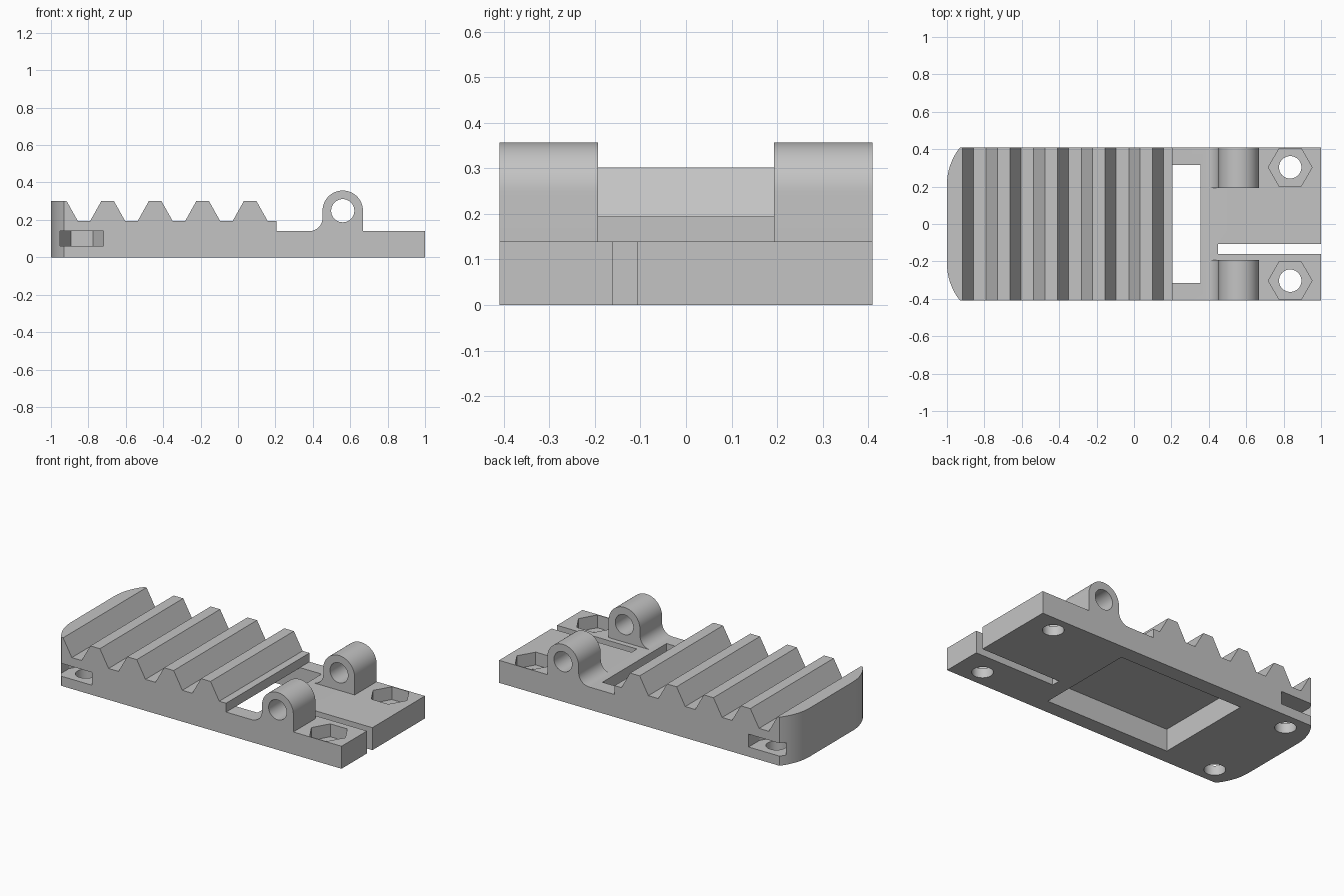
import bpy
import bmesh
from math import pi, sin, cos, radians
from mathutils import Vector

cube = bpy.data.objects.get("Cube")
if cube:
    bpy.data.objects.remove(cube, do_unlink=True)

HALF_W = 0.41      # half width of the bar
PLATE = 0.14       # thickness of the low plate
VALLEY, TIP = 0.195, 0.302
BOLT_X, BOLT_Y, BOLT_R, NUT_R = 0.835, 0.303, 0.06, 0.117

grey = bpy.data.materials.new("plain grey")
grey.use_nodes = True
colour = (0.55, 0.55, 0.55, 1)
grey.diffuse_color = colour
grey.node_tree.nodes["Principled BSDF"].inputs["Base Color"].default_value = colour


def prism(name, points, axis, lo, hi):
    """Extrude a 2D outline along y (points are x, z) or z (points are x, y)."""
    bm = bmesh.new()
    place = (lambda a, b: (a, lo, b)) if axis == "y" else (lambda a, b: (a, b, lo))
    face = bm.faces.new([bm.verts.new(place(a, b)) for a, b in points])
    move = Vector((0, hi - lo, 0)) if axis == "y" else Vector((0, 0, hi - lo))
    new = bmesh.ops.extrude_face_region(bm, geom=[face])["geom"]
    bmesh.ops.translate(bm, vec=move, verts=[g for g in new if isinstance(g, bmesh.types.BMVert)])
    bmesh.ops.recalc_face_normals(bm, faces=bm.faces)
    mesh = bpy.data.meshes.new(name)
    bm.to_mesh(mesh)
    bm.free()
    obj = bpy.data.objects.new(name, mesh)
    bpy.context.collection.objects.link(obj)
    return obj


def arc(cx, cy, r, start, end, steps):
    angles = [radians(start + (end - start) * i / steps) for i in range(steps + 1)]
    return [(cx + r * cos(a), cy + r * sin(a)) for a in angles]


def ring(cx, cy, r, sides):
    return arc(cx, cy, r, 0, 360, sides)[:-1]


def box(x0, x1, y0, y1):
    return [(x0, y0), (x1, y0), (x1, y1), (x0, y1)]


def combine(obj, tool, operation="DIFFERENCE"):
    """Apply one boolean and drop its tool object."""
    tool.hide_render = True
    mod = obj.modifiers.new("cut", "BOOLEAN")
    mod.operation, mod.solver, mod.object = operation, "EXACT", tool
    bpy.context.view_layer.update()
    graph = bpy.context.evaluated_depsgraph_get()
    mesh = bpy.data.meshes.new_from_object(obj.evaluated_get(graph))
    obj.modifiers.clear()
    obj.data = mesh
    bpy.data.objects.remove(tool, do_unlink=True)


# Toothed bar: side profile with repeated teeth, then the low plate
profile = [(-1.05, 0), (-1.05, TIP), (-0.917, TIP), (-0.857, VALLEY)]
for i in range(4):
    x = -0.697 + 0.254 * i
    profile += [(x - 0.093, VALLEY), (x - 0.033, TIP), (x + 0.033, TIP), (x + 0.093, VALLEY)]
profile += [(0.205, VALLEY), (0.205, PLATE), (1, PLATE), (1, 0)]
bar = prism("toothed_bar", profile, "y", -HALF_W, HALF_W)

# Rounded corners at the far end
corner = arc(-0.68, 0.21, 0.32, 135, 180, 16)
outline = [(1.2, 0.6), (-0.8, 0.6)] + corner
outline += [(x, -y) for x, y in reversed(outline)]
combine(bar, prism("end_outline", outline, "z", -0.1, 0.6), "INTERSECT")

# Underside pocket, open window and flexing slit
combine(bar, prism("pocket", box(-0.5, 0.355, -0.315, 0.315), "z", -0.1, PLATE - 0.002))
combine(bar, prism("window", box(0.205, 0.355, -0.315, 0.315), "z", 0.05, 0.25))
combine(bar, prism("slit", box(0.45, 1.1, -0.16, -0.107), "z", -0.1, 0.3))

for side in (-1, 1):
    y = side * BOLT_Y
    # Bolt holes, with a nut recess in the plate
    for x, top in ((BOLT_X, 0.3), (-BOLT_X, 0.1)):
        combine(bar, prism("bolt_hole", ring(x, y, BOLT_R, 40), "z", -0.1, top))
    combine(bar, prism("nut_recess", ring(BOLT_X, y, NUT_R, 6), "z", 0.06, 0.3))
    # Nut slot open to the side of the bar
    slot = [(-BOLT_X + a * NUT_R, side * b) for a, b in (
        (-1, 0.6), (-1, BOLT_Y), (-0.5, BOLT_Y - 0.101),
        (0.5, BOLT_Y - 0.101), (1, BOLT_Y), (1, 0.6))]
    combine(bar, prism("nut_slot", slot, "z", 0.06, PLATE))

# Hinge lugs with a filleted foot and a cross hole
lug_profile = [(0.668, 0.1)] + arc(0.56, 0.249, 0.108, 0, 180, 32)
lug_profile += arc(0.382, 0.21, 0.07, 0, -90, 12) + [(0.382, 0.1)]
for name, y0, y1 in (("front_lug", -HALF_W, -0.193), ("back_lug", 0.193, HALF_W)):
    lug = prism(name, lug_profile, "y", y0, y1)
    combine(lug, prism("lug_hole", ring(0.56, 0.249, 0.062, 40), "y", y0 - 0.1, y1 + 0.1))
    combine(bar, lug, "UNION")

# Colour and shading
bar.data.materials.clear()
bar.data.materials.append(grey)
for poly in bar.data.polygons:
    poly.material_index = 0
bpy.ops.object.select_all(action="DESELECT")
bar.select_set(True)
bpy.context.view_layer.objects.active = bar
bpy.ops.object.shade_smooth_by_angle(angle=radians(30))
